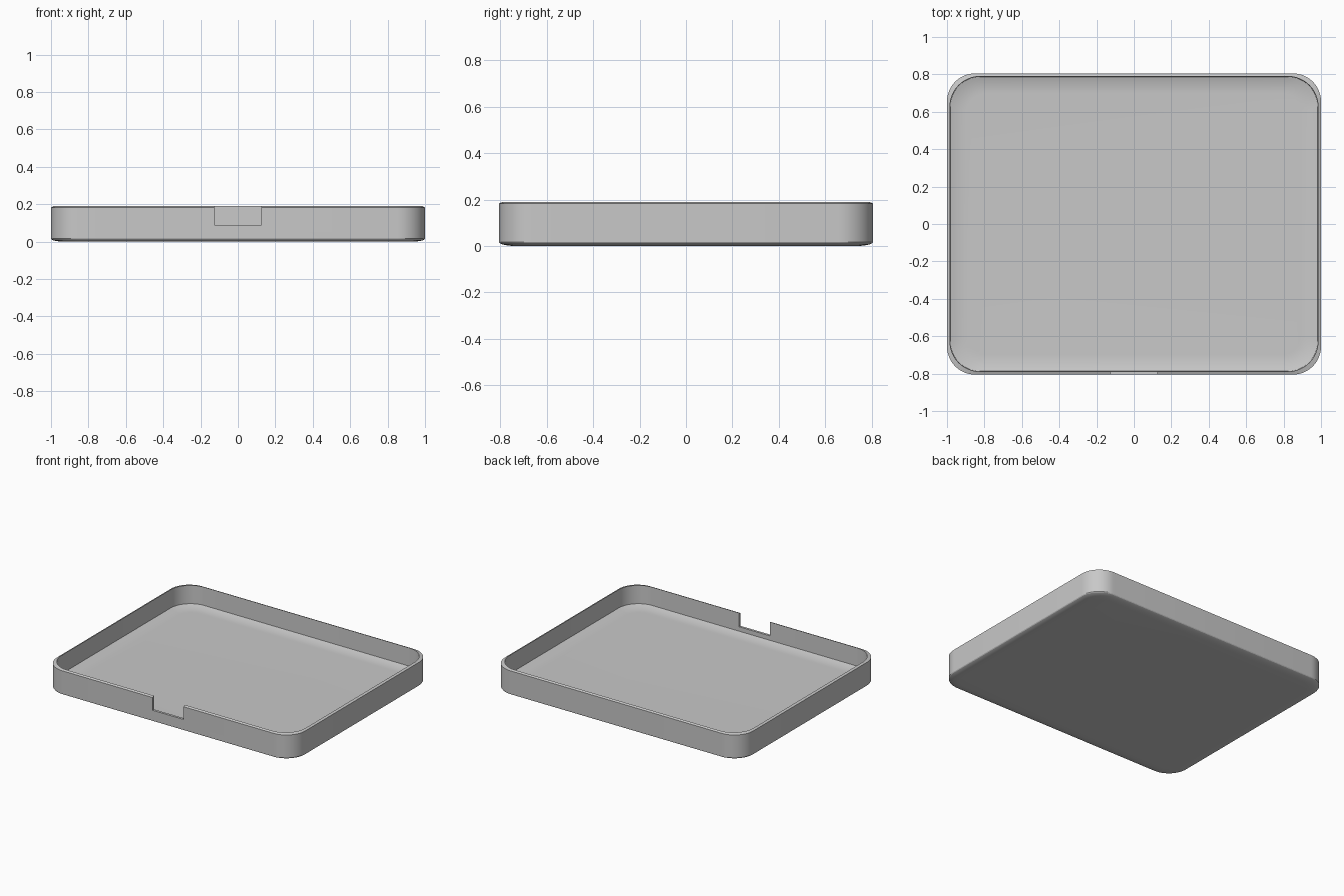
import bpy, bmesh, math

if "Cube" in bpy.data.objects:
    bpy.data.objects.remove(bpy.data.objects["Cube"])

HX, HY = 1.0, 0.805      # half width and half depth
SEG = 12                 # segments per rounded corner


def ring(bm, inset, radius, z):
    """Rounded rectangle loop of vertices."""
    verts = []
    cx, cy = HX - inset - radius, HY - inset - radius
    for k, (sx, sy) in enumerate(((1, 1), (-1, 1), (-1, -1), (1, -1))):
        for i in range(SEG + 1):
            a = math.radians(90 * k + 90 * i / SEG)
            verts.append(bm.verts.new((sx * cx + radius * math.cos(a),
                                       sy * cy + radius * math.sin(a), z)))
    return verts


grey = bpy.data.materials.new("light_grey")
grey.diffuse_color = (0.58, 0.58, 0.58, 1)
grey.use_nodes = True
grey.node_tree.nodes["Principled BSDF"].inputs["Base Color"].default_value = grey.diffuse_color

# Cross-section from underside centre, up the outer wall, over the rim, to the floor
profile = []
for i in range(6):                                   # soft underside edge
    t = math.radians(90 * i / 5)
    profile.append((0.07 * (1 - math.sin(t)), 0.15 - 0.05 * (1 - math.sin(t)),
                    0.017 * (1 - math.cos(t))))
profile += [(0.0, 0.15, 0.183), (0.016, 0.16, 0.19)]  # outer wall, sloped rim
for i in range(7):                                   # shallow dished floor edge
    t = i / 6
    profile.append((0.018 + 0.09 * t, 0.16 - 0.06 * t, 0.043 + 0.015 * (1 - t) ** 2))

bm = bmesh.new()
rings = [ring(bm, *p) for p in profile]
n = len(rings[0])
for a, b in zip(rings, rings[1:]):
    for i in range(n):
        j = (i + 1) % n
        bm.faces.new((a[i], a[j], b[j], b[i]))
bm.faces.new(list(reversed(rings[0])))
bm.faces.new(rings[-1])
bmesh.ops.recalc_face_normals(bm, faces=bm.faces)
mesh = bpy.data.meshes.new("tray")
bm.to_mesh(mesh)
bm.free()
mesh.materials.append(grey)
tray = bpy.data.objects.new("tray", mesh)
bpy.context.collection.objects.link(tray)

# Notch in the front wall
bpy.ops.mesh.primitive_cube_add(size=1, location=(0, -HY, 0.19))
cutter = bpy.context.object
cutter.name = "notch_cutter"
cutter.scale = (0.25, 0.1, 0.2)
cutter.hide_render = True
cutter.data.materials.append(grey)
bpy.context.view_layer.update()

mod = tray.modifiers.new("notch", 'BOOLEAN')
mod.operation = 'DIFFERENCE'
mod.solver = 'EXACT'
mod.object = cutter
bpy.ops.object.select_all(action='DESELECT')
tray.select_set(True)
bpy.context.view_layer.objects.active = tray
bpy.ops.object.modifier_apply(modifier=mod.name)
bpy.data.objects.remove(cutter, do_unlink=True)
bpy.ops.object.shade_smooth_by_angle(angle=math.radians(30))
